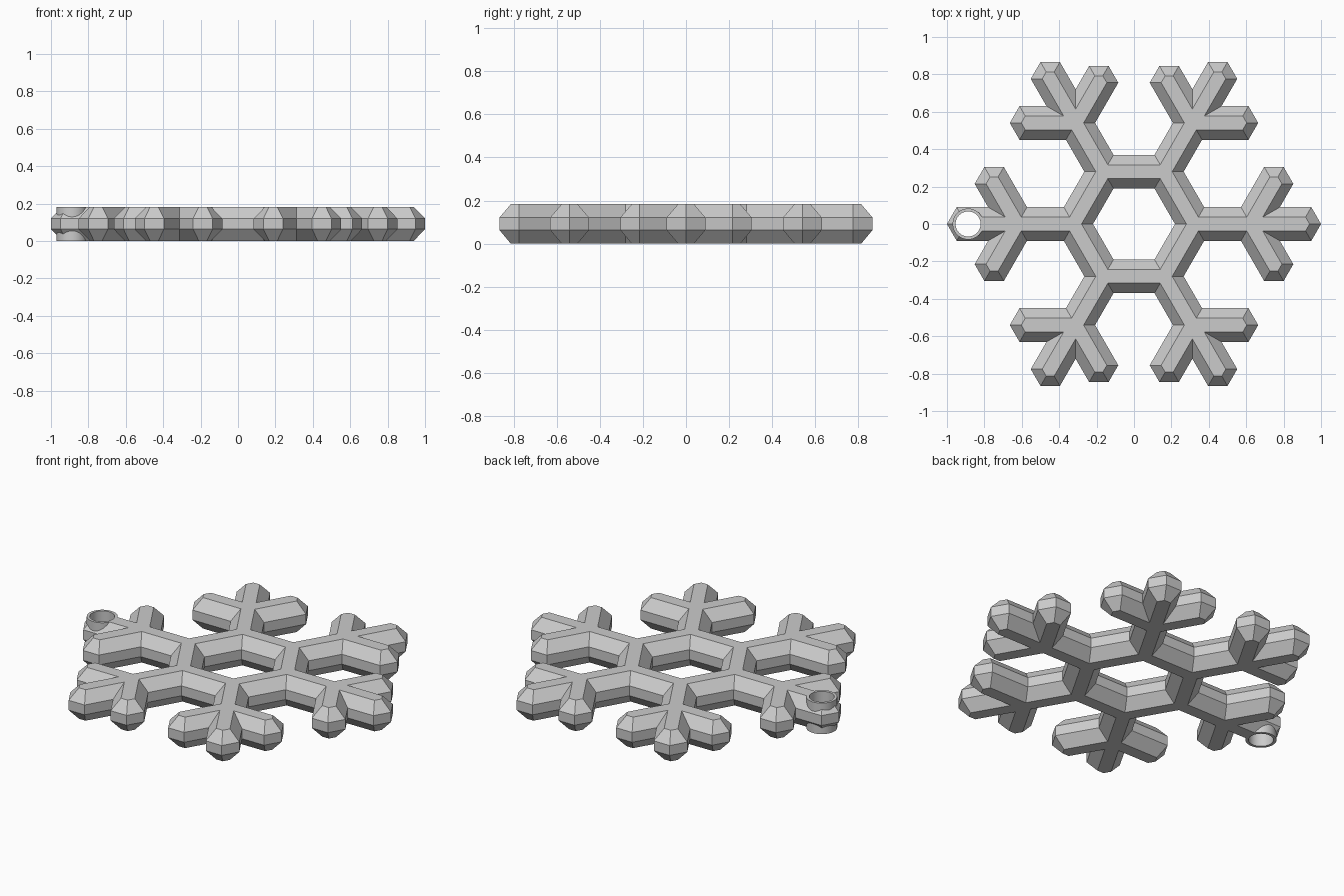
import bpy, bmesh
from math import radians, sqrt
from mathutils import Vector, Matrix

if "Cube" in bpy.data.objects:
    bpy.data.objects.remove(bpy.data.objects["Cube"])

HEIGHT = 0.183
HALF, FLAT = 0.09, 0.037          # beam half width at the sides and on top
RING_R, BRANCH_AT, BRANCH_LEN = 0.323, 0.624, 0.352
EYE_X, EYE_R, EYE_HOLE = -0.887, 0.083, 0.067
C = 2 / sqrt(3)

grey = bpy.data.materials.new("light_grey")
grey.use_nodes = True
grey.diffuse_color = (0.6, 0.6, 0.6, 1)
grey.node_tree.nodes["Principled BSDF"].inputs["Base Color"].default_value = (0.6, 0.6, 0.6, 1)


def turn(point, degrees):
    return Matrix.Rotation(radians(degrees), 2) @ Vector(point)


def arm_outline(w):
    """Outline of one arm along +x for beam half width w, counterclockwise."""
    pull = (HALF - w) * C
    tip, end = 1 - pull, BRANCH_LEN - pull
    branch = [turn(p, 60) + Vector((BRANCH_AT, 0))
              for p in ((end - w / sqrt(3), -w), (end, 0), (end - w / sqrt(3), w))]
    upper = [Vector((tip - w / sqrt(3), w)),
             Vector((BRANCH_AT + sqrt(3) * w, w)),
             *branch,
             Vector((BRANCH_AT - w * C / 2, w)),
             Vector((RING_R + w * C / 2, w))]
    lower = [Vector((p.x, -p.y)) for p in reversed(upper)]
    return lower + [Vector((tip, 0))] + upper


def add_object(name, bm):
    bmesh.ops.recalc_face_normals(bm, faces=bm.faces)
    mesh = bpy.data.meshes.new(name)
    bm.to_mesh(mesh)
    bm.free()
    obj = bpy.data.objects.new(name, mesh)
    bpy.context.collection.objects.link(obj)
    mesh.materials.append(grey)
    return obj


def bridge(bm, a, b):
    for i in range(len(a)):
        j = (i + 1) % len(a)
        bm.faces.new((a[i], a[j], b[j], b[i]))


# Snowflake body: the same outline at four heights, narrower at top and bottom
bm = bmesh.new()
outers, holes = [], []
for w, z in ((FLAT, 0), (HALF, 0.063), (HALF, 0.121), (FLAT, HEIGHT)):
    outers.append([[bm.verts.new((*turn(p, 60 * k), z)) for p in arm_outline(w)]
                   for k in range(6)])
    holes.append([bm.verts.new((*turn((RING_R - w * C, 0), 60 * k), z)) for k in range(6)])
for i in range(3):
    bridge(bm, sum(outers[i], []), sum(outers[i + 1], []))
    bridge(bm, holes[i], holes[i + 1])

# Flat top and bottom: one face per arm and one per ring side
for i in (0, 3):
    for k in range(6):
        n = (k + 1) % 6
        bm.faces.new(outers[i][k] + [holes[i][k]])
        bm.faces.new((holes[i][k], outers[i][k][-1], outers[i][n][0], holes[i][n]))
body = add_object("snowflake_body", bm)

# Round opening through one arm
bm = bmesh.new()
bmesh.ops.create_cone(bm, cap_ends=True, segments=48, radius1=EYE_R - 0.001,
                      radius2=EYE_R - 0.001, depth=1,
                      matrix=Matrix.Translation((EYE_X, 0, 0)))
cutter = add_object("eyelet_cutter", bm)
cutter.hide_render = True
cut = body.modifiers.new("eyelet_opening", 'BOOLEAN')
cut.operation, cut.solver, cut.object = 'DIFFERENCE', 'EXACT', cutter
bpy.context.view_layer.objects.active = body
bpy.ops.object.modifier_apply(modifier=cut.name)
bpy.data.objects.remove(cutter)

# Hanging eyelet: a short tube lining the opening
bm = bmesh.new()
loops = [[bm.verts.new((EYE_X + p.x, p.y, z))
          for p in (turn((r, 0), 7.5 * s) for s in range(48))]
         for r, z in ((EYE_R, 0), (EYE_R, HEIGHT), (EYE_HOLE, HEIGHT), (EYE_HOLE, 0))]
for i in range(4):
    bridge(bm, loops[i], loops[(i + 1) % 4])
eyelet = add_object("hanging_eyelet", bm)
bpy.ops.object.select_all(action='DESELECT')
eyelet.select_set(True)
bpy.context.view_layer.objects.active = eyelet
bpy.ops.object.shade_smooth_by_angle(angle=radians(30))
